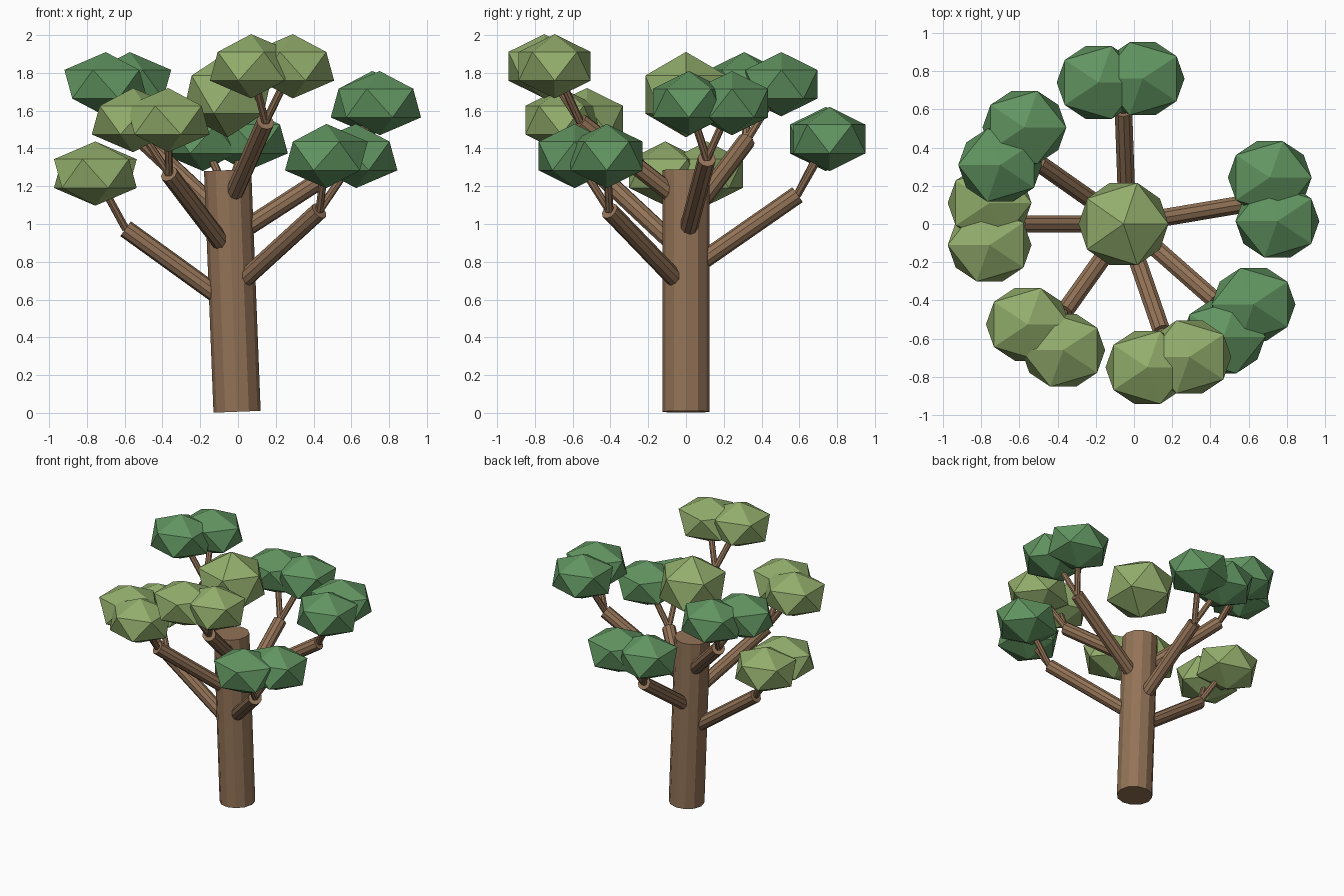
import bpy
from math import pi
from mathutils import Vector

if "Cube" in bpy.data.objects:
    bpy.data.objects.remove(bpy.data.objects["Cube"])


def material(name, rgb):
    m = bpy.data.materials.new(name)
    m.diffuse_color = (*rgb, 1)
    m.use_nodes = True
    m.node_tree.nodes["Principled BSDF"].inputs["Base Color"].default_value = m.diffuse_color
    return m


BARK = material("bark", (0.29, 0.17, 0.095))
DARK = material("dark_leaf", (0.12, 0.30, 0.12))
LIGHT = material("light_leaf", (0.29, 0.42, 0.15))


def rod(name, a, b, radius, sides):
    a, b = Vector(a), Vector(b)
    d = b - a
    bpy.ops.mesh.primitive_cylinder_add(vertices=sides, radius=radius, depth=d.length,
                                        location=(a + b) / 2)
    o = bpy.context.object
    o.rotation_euler = d.to_track_quat('Z', 'Y').to_euler()
    o.name = name
    o.data.materials.append(BARK)


def leaf(name, loc, size, mat, turned=False):
    bpy.ops.mesh.primitive_ico_sphere_add(subdivisions=1, radius=1, location=loc)
    o = bpy.context.object
    o.scale = size
    o.rotation_euler.z = pi if turned else 0
    o.name = name
    o.data.materials.append(mat)


# Leaning trunk and the crown floating above it
rod("trunk", (-0.005, 0, 0.006), (-0.055, 0, 1.285), 0.125, 12)
leaf("crown_leaf", (-0.055, 0, 1.685), (0.263, 0.253, 0.226), LIGHT)

# Branches, lowest first: start height, end, two leaf centres (x, y), leaf height, colour
branches = [
    (0.565, (-0.595, 0, 0.975), (-0.755, 0.11), (-0.755, -0.11), 1.267, LIGHT),
    (0.65, (0.43, -0.405, 1.07), (0.468, -0.59), (0.625, -0.42), 1.36, DARK),
    (0.745, (-0.055, 0.59, 1.155), (-0.185, 0.74), (0.045, 0.76), 1.45, DARK),
    (0.835, (-0.365, -0.46, 1.265), (-0.555, -0.525), (-0.37, -0.66), 1.55, LIGHT),
    (0.925, (0.61, 0.11, 1.345), (0.71, 0.243), (0.75, 0.015), 1.64, DARK),
    (1.015, (-0.50, 0.32, 1.44), (-0.573, 0.505), (-0.70, 0.308), 1.74, DARK),
    (1.10, (0.145, -0.56, 1.54), (0.07, -0.75), (0.29, -0.695), 1.835, LIGHT),
]
for i, (z0, end, p, q, z, mat) in enumerate(branches, 1):
    rod(f"branch_{i}", (-0.005 - 0.039 * z0, 0, z0), end, 0.048, 10)
    # Forked twigs, each carrying a leaf clump
    for side, turned, c in (("a", False, p), ("b", True, q)):
        rod(f"twig_{i}{side}", end, (*c, z), 0.021, 8)
        leaf(f"leaf_{i}{side}", (*c, z), (0.245, 0.224, 0.17), mat, turned)
